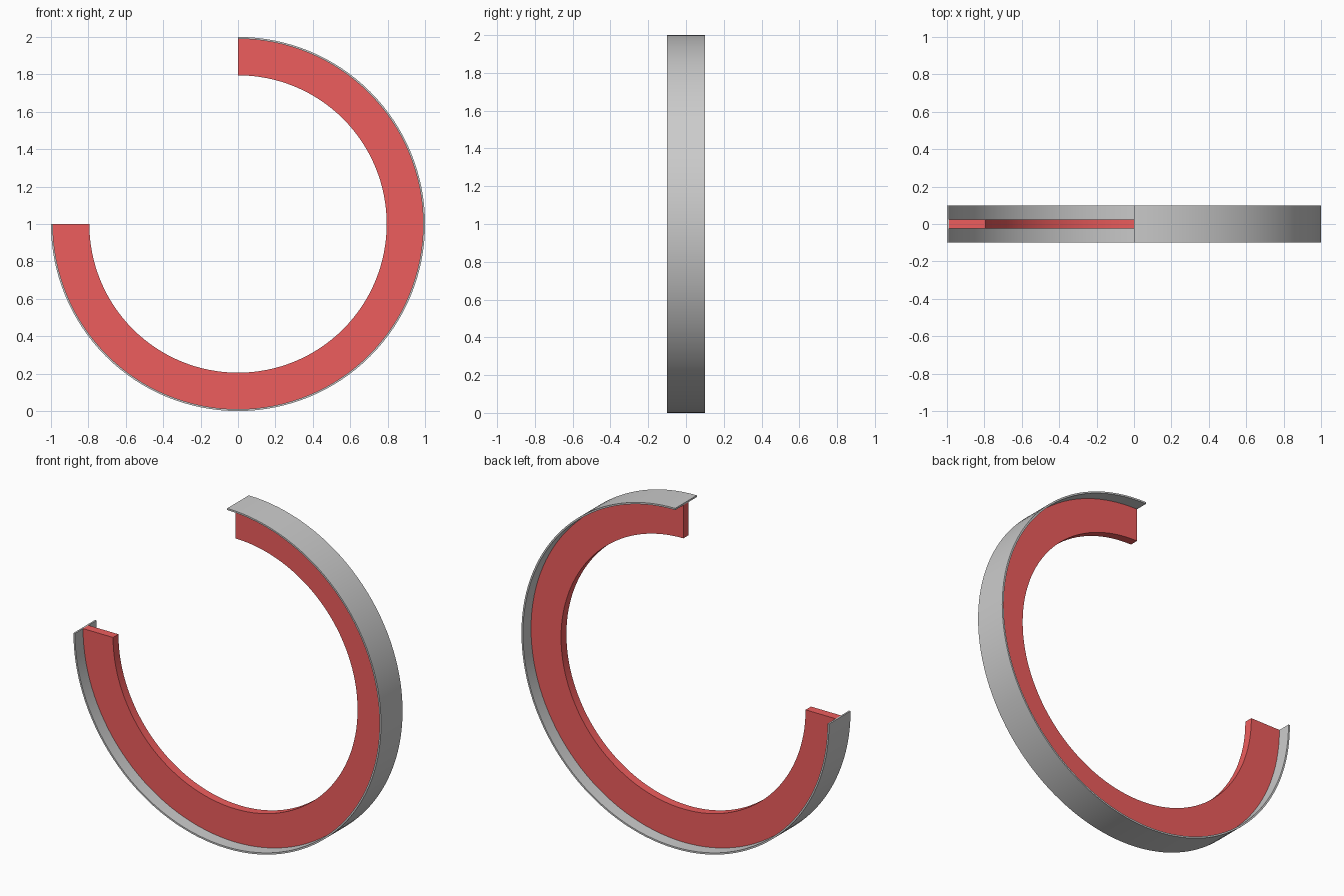
import bpy, bmesh, math

if "Cube" in bpy.data.objects:
    bpy.data.objects.remove(bpy.data.objects["Cube"])

SEGMENTS = 96
START, SWEEP = -math.pi, 1.5 * math.pi   # open quarter at upper left


def arc_bar(name, r_in, r_out, width, color=None):
    """Sweep a rectangular section around a 270 degree arc in the XZ plane."""
    bm = bmesh.new()
    section = [(r_in, -width / 2), (r_out, -width / 2),
               (r_out, width / 2), (r_in, width / 2)]
    rings = []
    for i in range(SEGMENTS + 1):
        a = START + SWEEP * i / SEGMENTS
        rings.append([bm.verts.new((r * math.cos(a), y, 1 + r * math.sin(a)))
                      for r, y in section])
    for p, q in zip(rings, rings[1:]):
        for k in range(4):
            n = (k + 1) % 4
            bm.faces.new((p[k], p[n], q[n], q[k]))
    bm.faces.new(rings[0])
    bm.faces.new(rings[-1])
    bmesh.ops.recalc_face_normals(bm, faces=bm.faces)
    mesh = bpy.data.meshes.new(name)
    bm.to_mesh(mesh)
    bm.free()
    obj = bpy.data.objects.new(name, mesh)
    bpy.context.collection.objects.link(obj)
    if color:
        mat = bpy.data.materials.new(name + "_red")
        mat.diffuse_color = color
        mat.use_nodes = True
        mat.node_tree.nodes["Principled BSDF"].inputs["Base Color"].default_value = mat.diffuse_color
        mesh.materials.append(mat)
    bpy.ops.object.select_all(action='DESELECT')
    obj.select_set(True)
    bpy.context.view_layer.objects.active = obj
    bpy.ops.object.shade_smooth_by_angle(angle=math.radians(30))
    return obj


# Thin wide outer band
arc_bar("outer_flange", 0.99, 1.0, 0.2)
# Red rib standing inward from the band
arc_bar("inner_web", 0.795, 0.99, 0.05, (0.85, 0.11, 0.11, 1))
